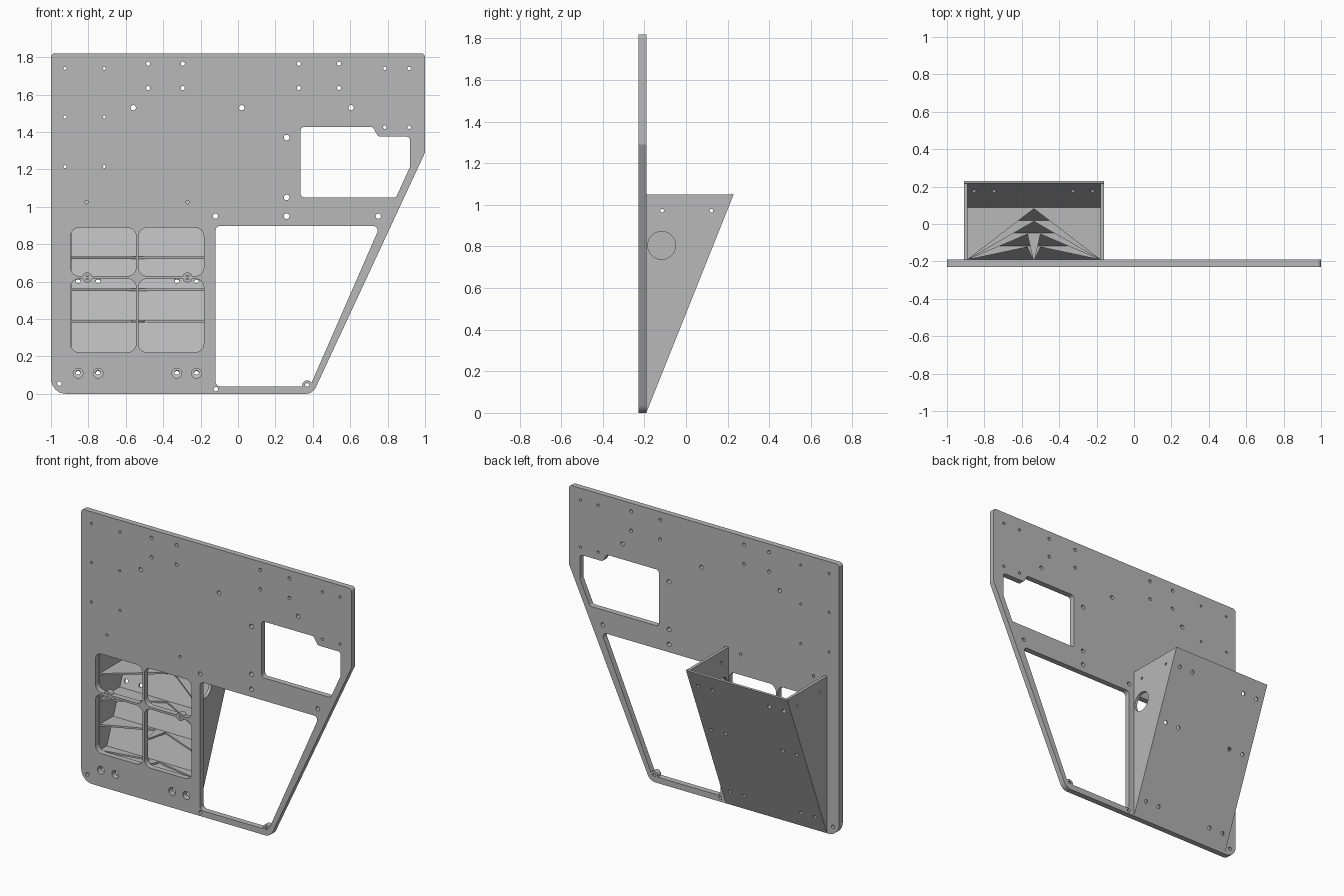
import bpy
import math
from mathutils import Matrix, Vector

cube = bpy.data.objects.get("Cube")
if cube:
    bpy.data.objects.remove(cube, do_unlink=True)

grey = bpy.data.materials.new("plain grey")
grey.use_nodes = True
COLOUR = (0.48, 0.48, 0.48, 1)
grey.diffuse_color = COLOUR
grey.node_tree.nodes["Principled BSDF"].inputs["Base Color"].default_value = COLOUR

X, Y, Z = Vector((1, 0, 0)), Vector((0, 1, 0)), Vector((0, 0, 1))


def rounded(corners, radius):
    """Polygon with filleted corners; a corner may carry its own radius."""
    pts = []
    n = len(corners)
    for i, c in enumerate(corners):
        r = c[2] if len(c) > 2 else radius
        p = Vector(c[:2])
        a = (Vector(corners[i - 1][:2]) - p).normalized()
        b = (Vector(corners[(i + 1) % n][:2]) - p).normalized()
        if r == 0:
            pts.append(p)
            continue
        reach = r / math.tan(a.angle(b) / 2)
        start, end = p + a * reach, p + b * reach
        centre = p + (a + b).normalized() * (r / math.sin(a.angle(b) / 2))
        for k in range(7):
            d = (start - centre).lerp(end - centre, k / 6)
            pts.append(centre + d.normalized() * r)
    return pts


def circle(u, v, r, sides=20):
    turn = 2 * math.pi / sides
    return [(u + r * math.cos(i * turn), v + r * math.sin(i * turn)) for i in range(sides)]


def sheet(name, outline, holes, thickness, origin, u, v):
    """Flat sheet with holes, centred on its plane spanned by u and v."""
    curve = bpy.data.curves.new(name, "CURVE")
    curve.dimensions = "2D"
    curve.fill_mode = "BOTH"
    curve.extrude = thickness / 2
    for loop in [outline] + holes:
        spline = curve.splines.new("POLY")
        spline.points.add(len(loop) - 1)
        for point, p in zip(spline.points, loop):
            point.co = (p[0], p[1], 0, 1)
        spline.use_cyclic_u = True
    temp = bpy.data.objects.new(name + "_outline", curve)
    bpy.context.collection.objects.link(temp)
    bpy.context.view_layer.update()
    graph = bpy.context.evaluated_depsgraph_get()
    mesh = bpy.data.meshes.new_from_object(temp.evaluated_get(graph))
    bpy.data.objects.remove(temp, do_unlink=True)
    basis = Matrix((u, v, u.cross(v))).transposed().to_4x4()
    mesh.transform(Matrix.Translation(origin) @ basis)
    mesh.materials.clear()
    mesh.materials.append(grey)
    for poly in mesh.polygons:
        poly.use_smooth = False
    obj = bpy.data.objects.new(name, mesh)
    bpy.context.collection.objects.link(obj)
    return obj


# Front plate: outline, openings and drilled holes
PLATE_T, PLATE_BACK = 0.038, -0.191
plate_at = Vector((0, PLATE_BACK - PLATE_T / 2, 0))
outline = rounded([(-1, 0, 0.08), (0.4, 0, 0.06), (1, 1.29, 0.01),
                   (1, 1.82), (-1, 1.82)], 0.02)
openings = [
    rounded([(-0.12, 0.04), (0.385, 0.04), (0.76, 0.898), (-0.12, 0.898)], 0.025),
    rounded([(0.335, 1.05), (0.845, 1.05), (0.92, 1.215), (0.92, 1.375),
             (0.75, 1.375), (0.72, 1.427), (0.335, 1.427)], 0.02),
]
for left, right in ((-0.895, -0.545), (-0.532, -0.183)):
    for low, high in ((0.222, 0.615), (0.63, 0.888)):
        openings.append(rounded([(left, low), (right, low), (right, high), (left, high)], 0.045))

BOLT_X = (-0.855, -0.748, -0.327, -0.222)
drilled = [circle(x, z, 0.008) for x in (-0.925, -0.715) for z in (1.74, 1.48, 1.215)]
drilled += [circle(x, z, 0.009) for x in (0.785, 0.915) for z in (1.74, 1.425)]
drilled += [circle(x, 1.025, 0.009) for x in (-0.81, -0.27)]
drilled += [circle(x, z, 0.011) for x in (-0.48, -0.295, 0.325, 0.54) for z in (1.765, 1.635)]
drilled += [circle(x, 1.53, 0.014) for x in (-0.56, 0.02, 0.605)]
drilled += [circle(0.26, z, 0.015) for z in (1.37, 1.05, 0.95)]
drilled += [circle(x, 0.95, 0.014) for x in (-0.12, 0.75)]
drilled += [circle(-0.955, 0.055, 0.012), circle(-0.118, 0.025, 0.012)]
drilled += [circle(x, 0.11, 0.026) for x in BOLT_X]
sheet("front_plate", outline, openings + drilled, PLATE_T, plate_at, X, Z)

# Ringed bosses on the plate
for name, x, z in (("corner_boss", 0.37, 0.045), ("right_bar_boss", -0.806, 0.622),
                   ("left_bar_boss", -0.27, 0.622)):
    sheet(name, circle(x, z, 0.027), [circle(x, z, 0.012)], PLATE_T - 0.002, plate_at, X, Z)

# Wedge-shaped pocket behind the plate
LEFT, RIGHT, TOP, SLOPE = -0.16, -0.91, 1.05, 0.4
WALL, SKIN = 0.02, 0.012


def inner_y(z):
    return PLATE_BACK - SKIN + SLOPE * z


side = [(PLATE_BACK, SKIN / SLOPE), (inner_y(TOP), TOP), (PLATE_BACK, TOP)]
small = [circle(y, 0.972, 0.009) for y in (-0.115, 0.122)]
sheet("left_side_wall", side, small + [circle(-0.117, 0.805, 0.067, 32)], WALL,
      Vector((LEFT - WALL / 2, 0, 0)), Y, Z)
sheet("right_side_wall", side, small, WALL, Vector((RIGHT + WALL / 2, 0, 0)), Y, Z)

# Sloping back panel with three rows of bolt holes
up = Vector((0, SLOPE, 1)).normalized()
normal = X.cross(up)
length = TOP / up.z
thick = SKIN * up.z
panel = [(RIGHT, 0), (LEFT, 0), (LEFT, length), (RIGHT, length)]
bolts = [circle(x, z / up.z, 0.013) for x in BOLT_X for z in (0.11, 0.6, 0.945)]
sheet("sloping_back_panel", panel, bolts, thick,
      Vector((0, PLATE_BACK, 0)) + normal * thick / 2, X, up)

# Thin inner shelves, notched towards the front
mid = (LEFT + RIGHT) / 2
a, b = RIGHT + WALL, LEFT - WALL
for i, z in enumerate((0.727, 0.557, 0.387, 0.215)):
    back = inner_y(z)
    tip = back - 0.006
    front = PLATE_BACK
    if i < 2:
        notch = [(mid, tip)]
    else:
        notch = [(mid + 0.035, tip), (mid + 0.004, front), (mid - 0.004, front), (mid - 0.035, tip)]
    shape = [(a, front), (a, back), (b, back), (b, front)] + notch
    sheet("inner_shelf_%d" % (i + 1), shape, [], 0.012, Vector((0, 0, z)), X, Y)
